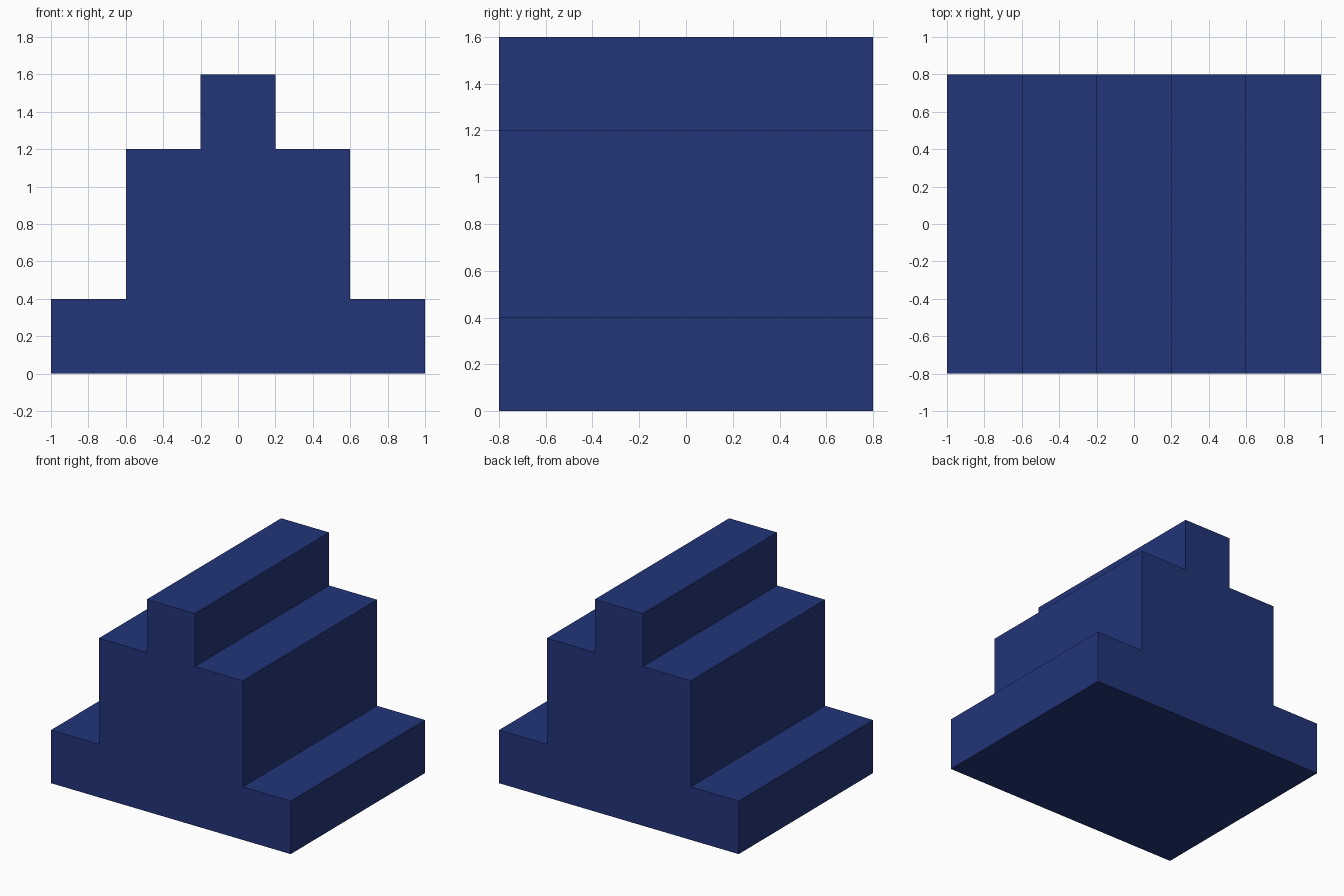
import bpy
import bmesh

if "Cube" in bpy.data.objects:
    bpy.data.objects.remove(bpy.data.objects["Cube"])

# Single flat colour
navy = bpy.data.materials.new("navy_blue")
navy.diffuse_color = (0.016, 0.036, 0.19, 1.0)
navy.use_nodes = True
navy.node_tree.nodes["Principled BSDF"].inputs["Base Color"].default_value = navy.diffuse_color

# Right half of the stepped outline (x, z), mirrored to the left
DEPTH = 1.6
right = [(1.0, 0.0), (1.0, 0.4), (0.6, 0.4), (0.6, 1.2), (0.2, 1.2), (0.2, 1.6)]
outline = right + [(-x, z) for x, z in reversed(right)]

# Stepped block: outline face extruded from front to back
bm = bmesh.new()
front = bm.faces.new([bm.verts.new((x, -DEPTH / 2, z)) for x, z in outline])
extruded = bmesh.ops.extrude_face_region(bm, geom=[front], use_keep_orig=True)["geom"]
bmesh.ops.translate(bm, vec=(0, DEPTH, 0),
                    verts=[g for g in extruded if isinstance(g, bmesh.types.BMVert)])
bmesh.ops.recalc_face_normals(bm, faces=bm.faces)

mesh = bpy.data.meshes.new("stepped_block")
bm.to_mesh(mesh)
bm.free()
mesh.materials.append(navy)
bpy.context.collection.objects.link(bpy.data.objects.new("stepped_block", mesh))
